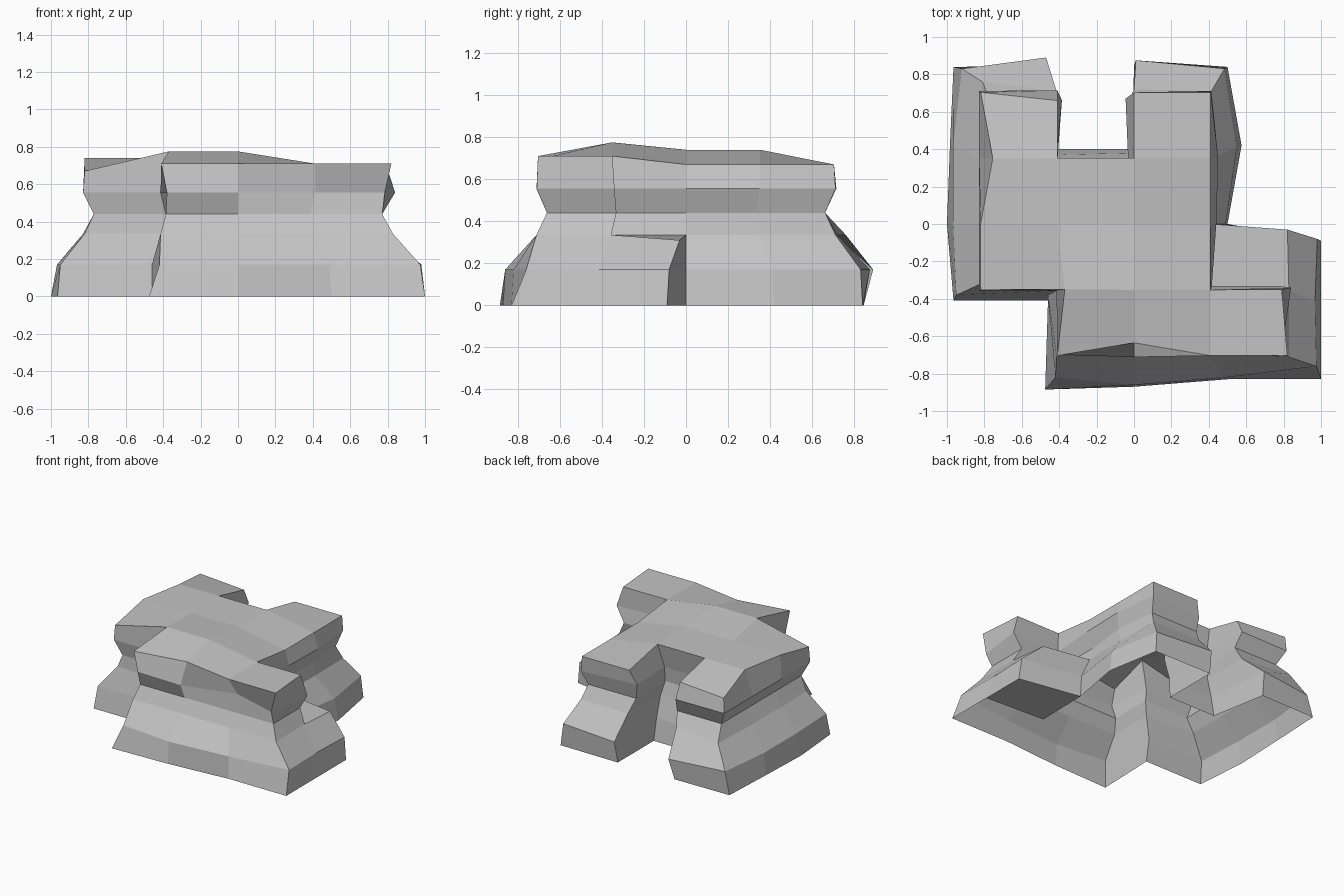
import bpy
import bmesh

cube = bpy.data.objects.get("Cube")
if cube:
    bpy.data.objects.remove(cube, do_unlink=True)

# Plain stone colour
stone = bpy.data.materials.new("stone_grey")
stone.use_nodes = True
GREY = (0.55, 0.55, 0.55, 1)
stone.diffuse_color = GREY
stone.node_tree.nodes["Principled BSDF"].inputs["Base Color"].default_value = GREY

STEP = {"E": (1, 0), "W": (-1, 0), "N": (0, 1), "S": (0, -1)}
CELL_X, CELL_Y = 0.41, 0.352


def walk(moves):
    """Outline of blocks on a five by five point grid."""
    path = [(1, 0)]
    for m in moves:
        path.append((path[-1][0] + STEP[m][0], path[-1][1] + STEP[m][1]))
    return path


LOWER = walk("EEENNWNNWSWNWSSSE")
UPPER = walk("EEENWNNNWSWNWSSSE")

bm = bmesh.new()


def layer(points, scale, height, moved):
    """One course of the rock, with a few corners pushed out of line."""
    verts = {}
    for i, j in points:
        x, y = moved.get((i, j), (CELL_X * (i - 2) * scale, CELL_Y * (j - 2) * scale))
        verts[i, j] = bm.verts.new((x, y, height))
    return verts


def wall(path, low, high):
    for a, b in zip(path, path[1:] + path[:1]):
        bm.faces.new((low[a], low[b], high[b], high[a]))


def cell(verts, i, j):
    return bm.faces.new([verts[p] for p in
                         ((i, j), (i + 1, j), (i + 1, j + 1), (i, j + 1))])


# Courses of the rock from the ground up
base = layer(LOWER + [(3, 1)], 1.2, 0, {
    (1, 0): (-0.475, -0.885), (2, 0): (0, -0.87), (3, 0): (0.5, -0.83),
    (4, 0): (1, -0.83), (4, 1): (1, -0.45), (4, 2): (1, -0.09),
    (3, 2): (0.5, 0), (3, 3): (0.575, 0.42), (3, 4): (0.5, 0.84),
    (0, 2): (-1, 0), (0, 1): (-0.965, -0.41), (1, 1): (-0.46, -0.41),
    (0, 4): (-0.965, 0.84), (2, 3): (0, 0.4), (1, 3): (-0.41, 0.4)})
foot = layer(LOWER, 1.18, 0.17, {
    (1, 0): (-0.42, -0.82), (2, 0): (0, -0.86), (3, 0): (0.49, -0.82),
    (4, 0): (0.975, -0.76), (4, 2): (0.98, -0.08), (3, 2): (0.49, 0),
    (3, 3): (0.55, 0.41), (1, 4): (-0.47, 0.89), (2, 4): (0.01, 0.875),
    (0, 4): (-0.92, 0.83), (0, 1): (-0.95, -0.38), (1, 1): (-0.46, -0.38),
    (2, 3): (-0.01, 0.38), (1, 3): (-0.41, 0.37)})
ledge = layer(LOWER + [(3, 1)], 1.01, 0.335, {
    (4, 2): (0.82, -0.03), (3, 3): (0.42, 0.35),
    (2, 4): (0, 0.72), (0, 4): (-0.81, 0.76), (0, 1): (-0.82, -0.32),
    (2, 3): (-0.01, 0.33), (1, 3): (-0.41, 0.33)})
waist = layer(UPPER, 0.94, 0.44, {
    (2, 4): (-0.03, 0.66), (2, 3): (-0.03, 0.3), (1, 3): (-0.42, 0.31),
    (3, 3): (0.42, 0.33)})
brow = layer(UPPER, 1.01, 0.555, {
    (1, 0): (-0.38, -0.7), (3, 0): (0.415, -0.6), (4, 0): (0.785, -0.71),
    (4, 1): (0.84, -0.34), (3, 2): (0.44, 0), (3, 3): (0.45, 0.35),
    (2, 4): (-0.045, 0.67), (2, 3): (-0.03, 0.31), (1, 3): (-0.41, 0.32),
    (1, 4): (-0.41, 0.715)})
crown = layer(UPPER + [(2, 1), (1, 2), (2, 2)], 1, 0.74, {
    (2, 0): (0, -0.635), (1, 1): (-0.37, -0.35), (4, 1): (0.79, -0.35),
    (0, 3): (-0.755, 0.35), (1, 4): (-0.41, 0.66)})

# Uneven top surface and the sagging shelf corner
for (i, j), v in crown.items():
    if j == 4 or (i == 3 and j > 1) or (i, j) == (0, 1):
        v.co.z = 0.67
    elif j == 0 or (j == 1 and i > 2):
        v.co.z = 0.71
    elif j == 1:
        v.co.z = 0.775
ledge[4, 2].co.z = 0.31

# Side walls
for low, high in ((base, foot), (foot, ledge)):
    wall(LOWER, low, high)
for low, high in ((ledge, waist), (waist, brow), (brow, crown)):
    wall(UPPER, low, high)

# Top cells, side shelf and the single closed patch underneath
for j, columns in enumerate(((1, 2, 3), (0, 1, 2), (0, 1, 2), (0, 2))):
    for i in columns:
        cell(crown, i, j)
cell(ledge, 3, 1)
cell(base, 3, 1).normal_flip()

mesh = bpy.data.meshes.new("rock")
bm.to_mesh(mesh)
bm.free()
mesh.materials.append(stone)
rock = bpy.data.objects.new("rock", mesh)
bpy.context.collection.objects.link(rock)
